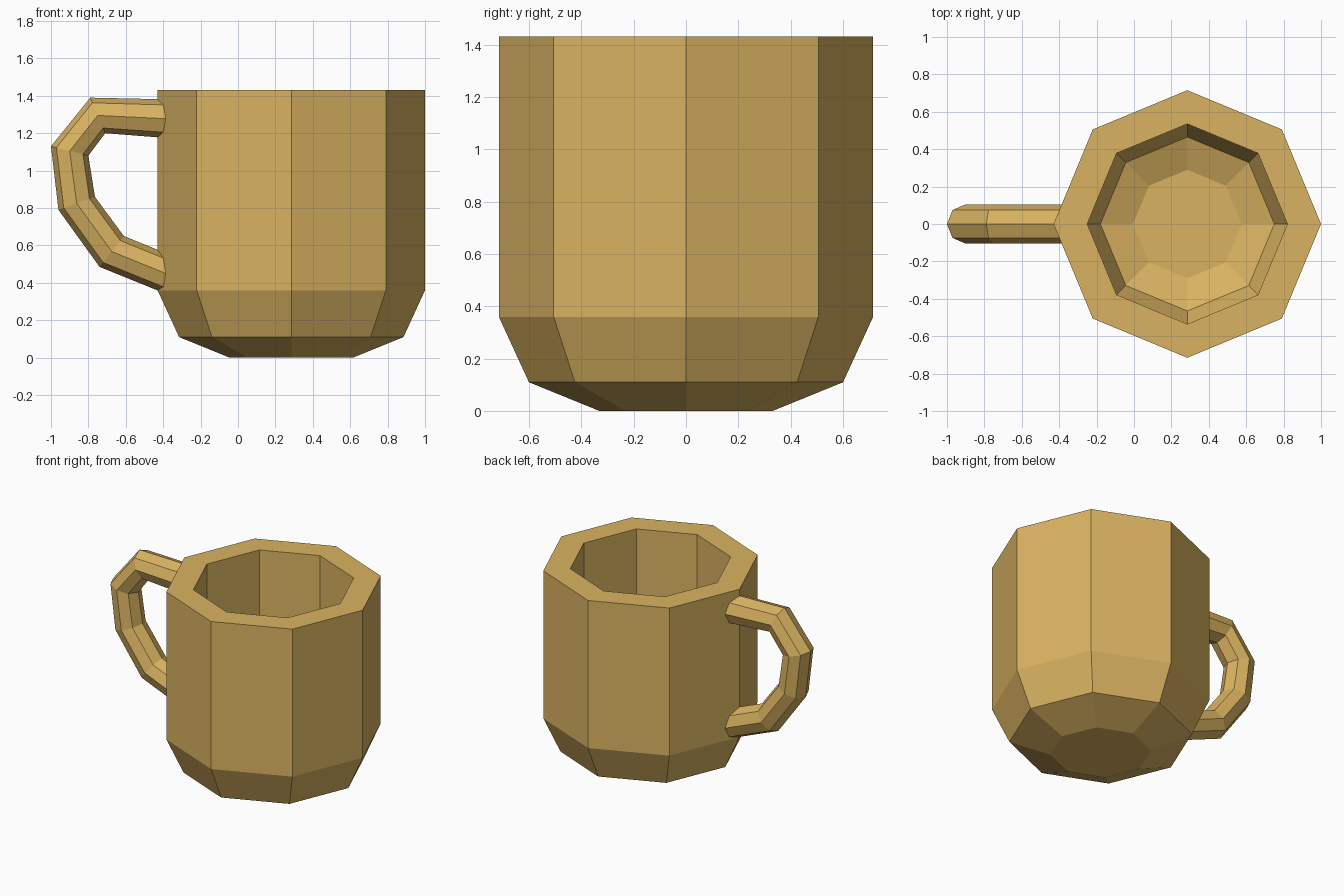
import bpy, bmesh, math
from mathutils import Vector

if "Cube" in bpy.data.objects:
    bpy.data.objects.remove(bpy.data.objects["Cube"])

clay = bpy.data.materials.new("tan_clay")
clay.diffuse_color = (0.70, 0.45, 0.12, 1)
clay.use_nodes = True
clay.node_tree.nodes["Principled BSDF"].inputs["Base Color"].default_value = clay.diffuse_color
SIDES = 8


def loft(name, rings):
    """Skin a list of closed rings, capping the first and last."""
    bm = bmesh.new()
    loops = [[bm.verts.new(p) for p in ring] for ring in rings]
    for a, b in zip(loops, loops[1:]):
        for i in range(SIDES):
            j = (i + 1) % SIDES
            bm.faces.new((a[i], a[j], b[j], b[i]))
    bm.faces.new(loops[0][::-1])
    bm.faces.new(loops[-1])
    bmesh.ops.recalc_face_normals(bm, faces=bm.faces[:])
    mesh = bpy.data.meshes.new(name)
    bm.to_mesh(mesh)
    bm.free()
    mesh.materials.append(clay)
    obj = bpy.data.objects.new(name, mesh)
    bpy.context.collection.objects.link(obj)
    return obj


angles = [2 * math.pi * i / SIDES for i in range(SIDES)]

# Cup: (radius, height) from the outer base, over the rim, to the inner floor
profile = [(0.33, 0.0), (0.60, 0.11), (0.715, 0.36), (0.715, 1.43),
           (0.535, 1.43), (0.535, 0.394), (0.465, 0.235), (0.29, 0.166)]
loft("cup_body", [[(0.285 + r * math.cos(a), r * math.sin(a), z) for a in angles]
                  for r, z in profile])

# Handle: outer and inner (x, z) edge of each octagonal section, ends inside the wall
sections = [((-0.33, 1.38), (-0.33, 1.17)),
            ((-0.79, 1.39), (-0.71, 1.20)),
            ((-1.00, 1.13), (-0.80, 1.08)),
            ((-0.96, 0.79), (-0.765, 0.86)),
            ((-0.74, 0.485), (-0.61, 0.65)),
            ((-0.37, 0.335), (-0.29, 0.52))]
rings = []
for outer, inner in sections:
    o = Vector((outer[0], 0, outer[1]))
    n = Vector((inner[0], 0, inner[1]))
    mid, half = (o + n) / 2, (o - n) / 2
    rings.append([mid + half * math.cos(a) + Vector((0, 0.105 * math.sin(a), 0))
                  for a in angles])
loft("handle", rings)
